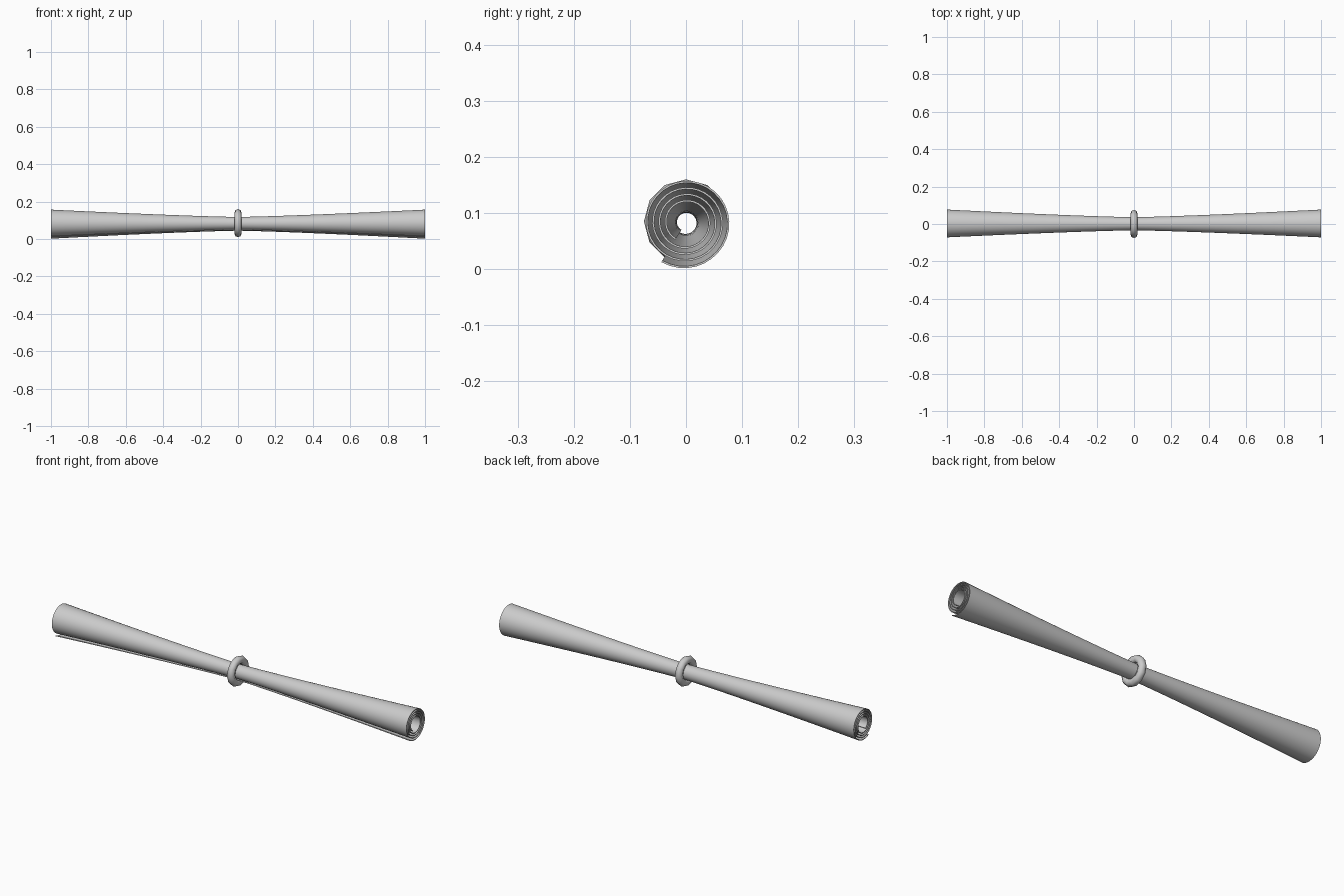
import bpy, bmesh, math

if "Cube" in bpy.data.objects:
    bpy.data.objects.remove(bpy.data.objects["Cube"])

CZ = 0.083          # height of the roll axis
TURNS = 4.0         # spiral windings
SEG = 32            # segments per winding
START = math.radians(238)
THICK = 0.0035


def finish(name, bm, angle):
    bmesh.ops.recalc_face_normals(bm, faces=bm.faces)
    me = bpy.data.meshes.new(name)
    bm.to_mesh(me)
    bm.free()
    ob = bpy.data.objects.new(name, me)
    bpy.context.collection.objects.link(ob)
    bpy.ops.object.select_all(action='DESELECT')
    ob.select_set(True)
    bpy.context.view_layer.objects.active = ob
    bpy.ops.object.shade_smooth_by_angle(angle=math.radians(angle))
    return ob


# closed spiral strip outline at the wide end: outer side in, inner side back
n = int(TURNS * SEG)
outer, inner = [], []
for i in range(n + 1):
    t = i / n
    a = START + t * TURNS * math.tau
    r = 0.081 - 0.045 * t
    if i < SEG // 5:                       # loose outer edge
        r += 0.002 * (1 - i / (SEG / 5))
    outer.append((r * math.cos(a), r * math.sin(a)))
    inner.append(((r - THICK) * math.cos(a), (r - THICK) * math.sin(a)))
outline = outer + inner[::-1]
m = len(outline)

# rolled sheet: spiral pinched at the waist
bm = bmesh.new()
COLS = 24
rings = []
for c in range(COLS + 1):
    x = -1 + 2 * c / COLS
    s = 0.47 + 0.53 * abs(x) ** 1.25
    rings.append([bm.verts.new((x, y * s, CZ + z * s)) for y, z in outline])
for a, b in zip(rings, rings[1:]):
    for j in range(m):
        k = (j + 1) % m
        bm.faces.new((a[j], a[k], b[k], b[j]))
for r in (rings[0], rings[-1]):            # end strips
    for j in range(n):
        bm.faces.new((r[j], r[j + 1], r[m - 2 - j], r[m - 1 - j]))
finish("rolled_sheet", bm, 40)

# ring around the waist
bm = bmesh.new()
MAJ, MIN, R, T = 12, 8, 0.056, 0.019
loops = []
for i in range(MAJ):
    a = math.tau * i / MAJ
    loop = []
    for j in range(MIN):
        b = math.tau * j / MIN
        r = R + T * math.cos(b)
        loop.append(bm.verts.new((T * math.sin(b), r * math.cos(a), 0.085 + r * math.sin(a))))
    loops.append(loop)
for i in range(MAJ):
    p, q = loops[i], loops[(i + 1) % MAJ]
    for j in range(MIN):
        k = (j + 1) % MIN
        bm.faces.new((p[j], p[k], q[k], q[j]))
finish("tie_ring", bm, 60)
